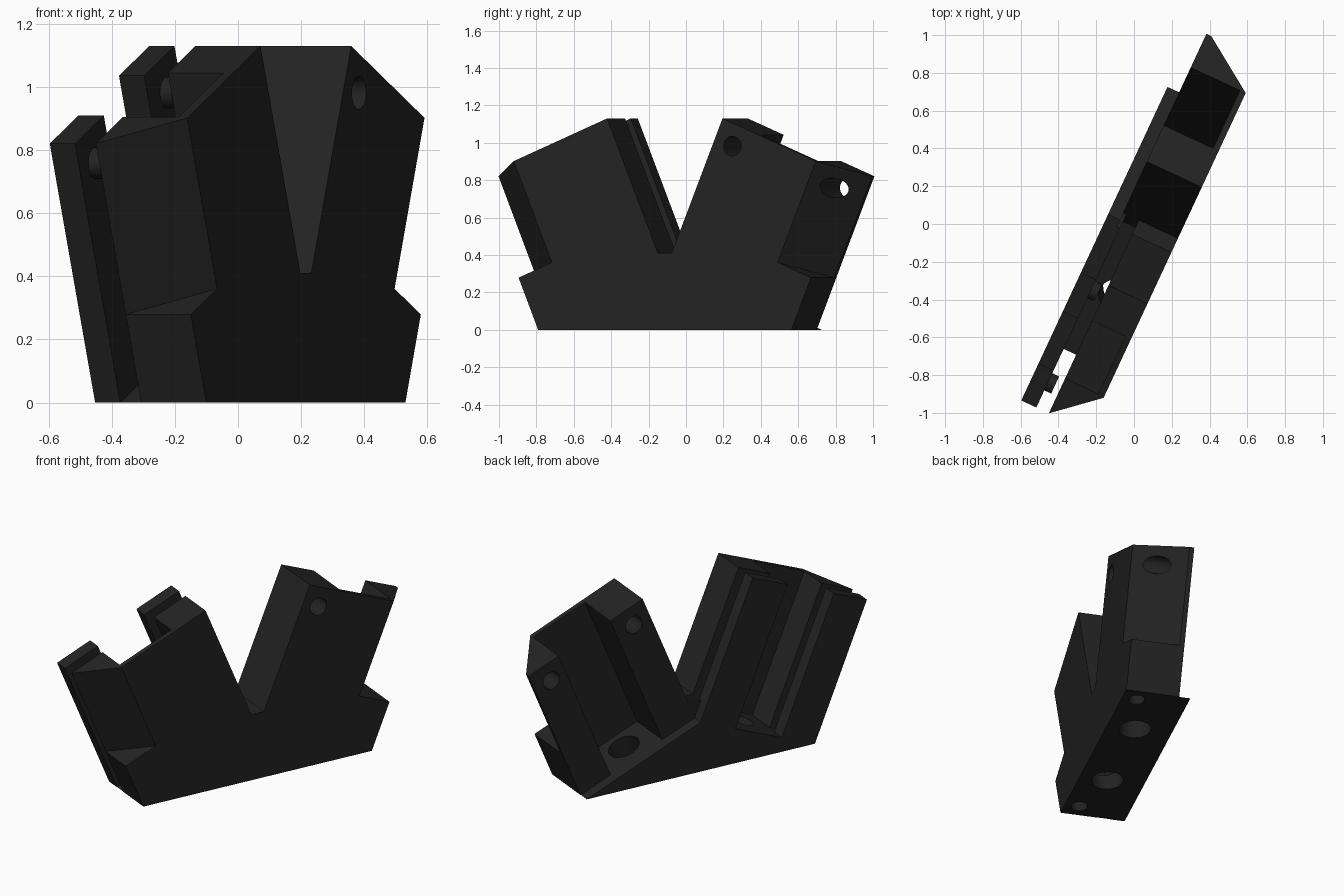
import bpy, bmesh, math
from mathutils import Vector

if "Cube" in bpy.data.objects:
    bpy.data.objects.remove(bpy.data.objects["Cube"])

# Block frame: v runs along the block, w through its thickness (front = +w), z up
YAW = math.radians(65)
U = Vector((math.cos(YAW), math.sin(YAW), 0))
N = Vector((math.sin(YAW), -math.cos(YAW), 0))
CENTRE = -0.012
# Bank frame: each bank leans out by 22.5 degrees; r is across it, h up along it
TILT = math.radians(22.5)
SIN, COS = math.sin(TILT), math.cos(TILT)

FRONT, BACK = 0.243, -0.146
R_IN, R_STEP, R_OUT = -0.118, 0.477, 0.69
H_SHELF, H_STEP, H_TOP = 0.285, 0.588, 1.1745

black = bpy.data.materials.new("matte black")
black.diffuse_color = (0.017, 0.017, 0.017, 1)
black.use_nodes = True
black.node_tree.nodes["Principled BSDF"].inputs["Base Color"].default_value = black.diffuse_color


def world(v, w, z):
    return U * (v + CENTRE) + N * w + Vector((0, 0, z))


def bank(side, r, w, h):
    return world(side * (r * COS + h * SIN), w, -r * SIN + h * COS)


def prism(name, low, high):
    """Solid joining two matching outlines."""
    bm = bmesh.new()
    a = [bm.verts.new(p) for p in low]
    b = [bm.verts.new(p) for p in high]
    bm.faces.new(a)
    bm.faces.new(b[::-1])
    for i in range(len(a)):
        j = (i + 1) % len(a)
        bm.faces.new((a[i], b[i], b[j], a[j]))
    bmesh.ops.recalc_face_normals(bm, faces=bm.faces)
    mesh = bpy.data.meshes.new(name)
    bm.to_mesh(mesh)
    bm.free()
    mesh.materials.append(black)
    ob = bpy.data.objects.new(name, mesh)
    bpy.context.collection.objects.link(ob)
    return ob


def across(name, outline, w0, w1):
    """(v, z) outline pushed through the thickness."""
    return prism(name, [world(v, w0, z) for v, z in outline],
                 [world(v, w1, z) for v, z in outline])


def bank_across(name, side, outline, w0, w1):
    """(r, h) outline pushed through the thickness."""
    return prism(name, [bank(side, r, w0, h) for r, h in outline],
                 [bank(side, r, w1, h) for r, h in outline])


def bank_along(name, side, outline, h0, h1):
    """(r, w) outline pushed along the bank axis."""
    return prism(name, [bank(side, r, w, h0) for r, w in outline],
                 [bank(side, r, w, h1) for r, w in outline])


def circle(x, y, rad, n=32):
    return [(x + rad * math.cos(2 * math.pi * i / n),
             y + rad * math.sin(2 * math.pi * i / n)) for i in range(n)]


def rect(x0, x1, y0, y1):
    return [(x0, y0), (x1, y0), (x1, y1), (x0, y1)]


# Main V-shaped block
half = [(R_OUT / COS, 0)] + [(r * COS + h * SIN, -r * SIN + h * COS) for r, h in (
    (R_OUT, H_STEP), (R_STEP, H_STEP), (R_STEP, H_STEP))][:2]
half = [(R_OUT / COS, 0), (R_OUT * COS + H_TOP * SIN, -R_OUT * SIN + H_TOP * COS),
        (R_IN * COS + H_TOP * SIN, -R_IN * SIN + H_TOP * COS), (0.041, 0.41)]
block = across("v_block", half + [(-v, z) for v, z in half[::-1]], BACK, FRONT)


def cut(cutter):
    cutter.hide_render = True
    mod = block.modifiers.new("cut", 'BOOLEAN')
    mod.operation, mod.solver, mod.object = 'DIFFERENCE', 'EXACT', cutter
    bpy.context.view_layer.objects.active = block
    bpy.ops.object.modifier_apply(modifier=mod.name)
    bpy.data.objects.remove(cutter)


def above_shelf(side, w0, w1):
    """Removes the bank above its sloping shelf, between two depths."""
    pts = [(0.001, 0.308), (1.2, (H_SHELF - 1.2 * SIN) / COS), (1.2, 1.4),
           (0, 1.4), (0, 0.5), (-0.041, 0.41)]
    cut(across("shelf_cut", [(side * v, z) for v, z in pts], w0, w1))


# Bevelled outer front corner above each step
for side, w_end in ((-1, 0.015), (1, -0.05)):
    k = (FRONT - w_end) / (R_OUT - R_STEP)
    cut(bank_along("corner_cut", side,
                   [(R_STEP - 0.05, FRONT + 0.05 * k), (R_OUT + 0.1, w_end - 0.1 * k),
                    (R_OUT + 0.1, FRONT + 0.05 * k)], H_STEP, 1.4))

# Right bank: thinned from the back, with a channel down to the shelf
above_shelf(1, BACK - 0.1, -0.078)
cut(bank_along("channel_cut", 1, rect(0.111, R_STEP, -0.3, 0.21), H_SHELF, 1.4))
# Left bank: narrow slot, back opening and front pocket
above_shelf(-1, -0.058, 0.015)
cut(bank_along("opening_cut", -1, rect(0.128, 0.456, -0.3, -0.03), H_SHELF, 1.4))
cut(bank_along("pocket_cut", -1, rect(0.105, 0.47, -0.02, 0.21), H_SHELF, 1.4))

# Holes up from the underside, following the bank axes
for side in (-1, 1):
    cut(bank_along("wire_hole", side, circle(0.288, 0.075, 0.093), -0.3, 0.5))
    cut(bank_along("screw_hole", side, circle(0.598, 0.155, 0.048), -0.4, 0.42))

# Cross holes in the right bank and matching pegs in the left slot
for r, label in ((-0.008, "inner"), (0.575, "outer")):
    cut(bank_across("pin_hole", 1, circle(r, 1.06, 0.053), -0.4, 0.5))
    bank_across(label + "_peg", -1, circle(r, 1.06, 0.05), -0.08, -0.018)

# Smooth round walls, sharp edges elsewhere
bpy.ops.object.select_all(action='DESELECT')
for ob in bpy.context.collection.objects:
    ob.select_set(True)
bpy.context.view_layer.objects.active = block
bpy.ops.object.shade_smooth_by_angle(angle=math.radians(30))
